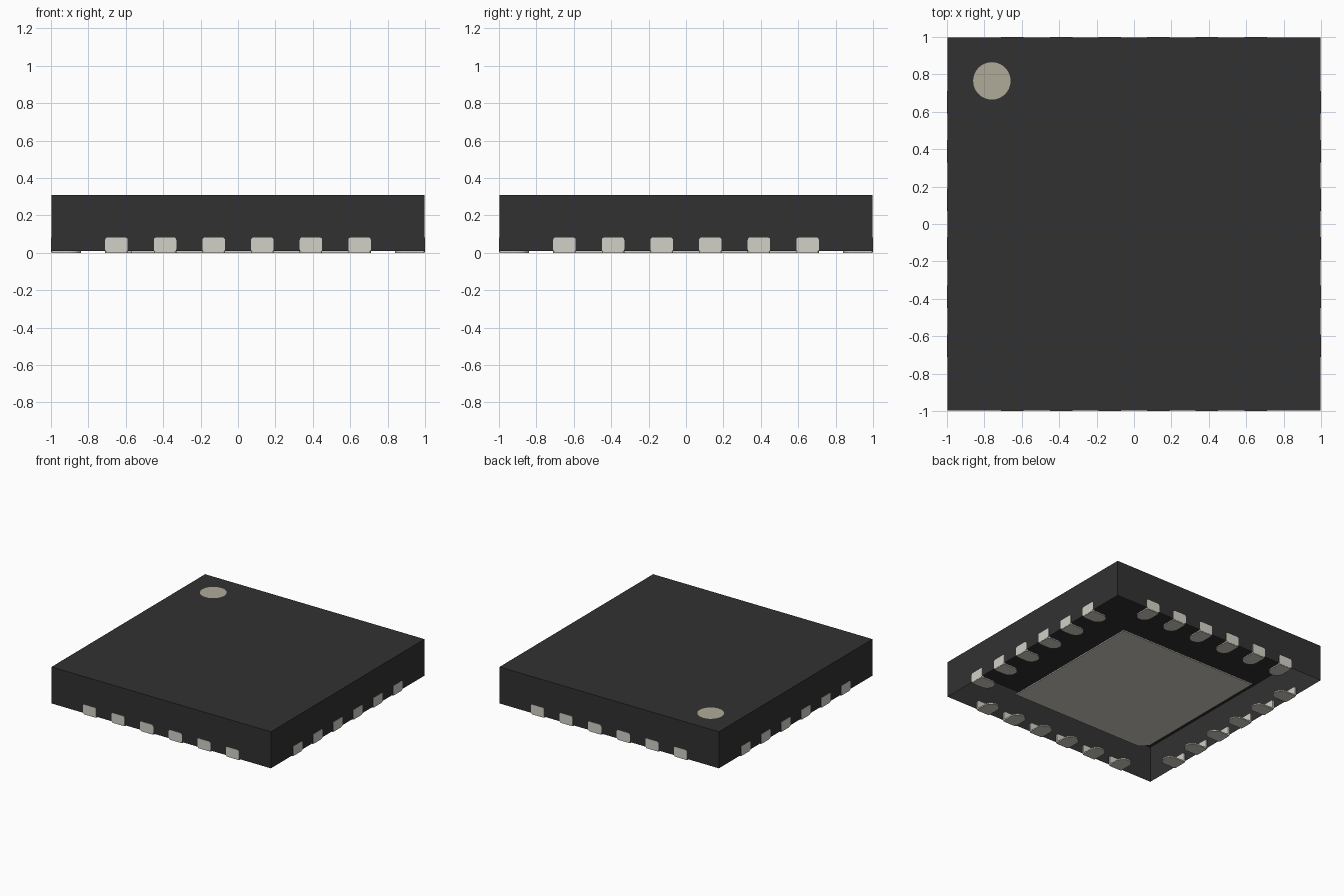
import bpy, bmesh, math
from mathutils import Matrix

cube = bpy.data.objects.get("Cube")
if cube:
    bpy.data.objects.remove(cube)


def material(name, rgb):
    m = bpy.data.materials.new(name)
    m.use_nodes = True
    m.diffuse_color = (*rgb, 1)
    m.node_tree.nodes["Principled BSDF"].inputs["Base Color"].default_value = (*rgb, 1)
    return m


BLACK = material("black plastic", (0.031, 0.031, 0.031))
METAL = material("pale metal", (0.645, 0.635, 0.57))
MARK = material("beige mark", (0.43, 0.4, 0.315))

HALF, TOP, BASE = 0.997, 0.31, 0.01   # plastic case
PITCH, WIDTH, PINS = 0.26, 0.12, 6    # contacts on each side


def add_object(name, bm, mat):
    bmesh.ops.recalc_face_normals(bm, faces=bm.faces)
    mesh = bpy.data.meshes.new(name)
    bm.to_mesh(mesh)
    bm.free()
    mesh.materials.append(mat)
    ob = bpy.data.objects.new(name, mesh)
    bpy.context.collection.objects.link(ob)
    return ob


def rounded(x0, x1, y0, y1, radii, steps=6):
    """Rectangle outline with one radius for each corner, from upper right round to the left."""
    corners = [(x1, y1), (x0, y1), (x0, y0), (x1, y0)]
    points = []
    for i, ((x, y), r) in enumerate(zip(corners, radii)):
        sx = -1 if x == x1 else 1
        sy = -1 if y == y1 else 1
        for k in range(steps + 1):
            a = math.pi / 2 * (i + k / steps)
            points.append((x + r * (sx + math.cos(a)), y + r * (sy + math.sin(a))))
    return points


def prism(bm, outline, depth, matrix=Matrix()):
    """Extrude a flat outline upward, then place it."""
    verts = [bm.verts.new((x, y, 0)) for x, y in outline]
    face = bm.faces.new(verts)
    ext = bmesh.ops.extrude_face_region(bm, geom=[face])
    new = [v for v in ext["geom"] if isinstance(v, bmesh.types.BMVert)]
    bmesh.ops.translate(bm, verts=new, vec=(0, 0, depth))
    bmesh.ops.remove_doubles(bm, verts=verts + new, dist=0.00001)
    placed = [v for v in bm.verts if v.is_valid and not v.tag]
    bmesh.ops.transform(bm, matrix=matrix, verts=placed)
    for v in placed:
        v.tag = True


# Case: a shell open at the bottom
bm = bmesh.new()
bmesh.ops.create_cube(bm, size=1)
bmesh.ops.scale(bm, vec=(2 * HALF, 2 * HALF, TOP - BASE), verts=bm.verts)
bmesh.ops.translate(bm, vec=(0, 0, (TOP + BASE) / 2), verts=bm.verts)
bmesh.ops.recalc_face_normals(bm, faces=bm.faces)
bottom = [f for f in bm.faces if f.normal.z < -0.5]
bmesh.ops.delete(bm, geom=bottom, context="FACES_ONLY")
add_object("case", bm, BLACK)

# Round corner mark on the top
bm = bmesh.new()
bmesh.ops.create_circle(bm, cap_ends=True, segments=40, radius=0.1,
                        matrix=Matrix.Translation((-0.76, 0.765, TOP + 0.0015)))
add_object("corner_mark", bm, MARK)

# Central pad underneath with one clipped corner
p, cut = 0.63, 0.06
bm = bmesh.new()
prism(bm, [(p, p), (-p, p), (-p, cut - p), (cut - p, -p), (p, -p)], BASE)
add_object("thermal_pad", bm, METAL)

# One contact on the +x side: round-ended foot and upright side plate
bm = bmesh.new()
h = WIDTH / 2
prism(bm, rounded(0.84, 0.998, -h, h, (0.012, h, h, 0.012)), BASE)
upright = Matrix.Translation((0.985, 0, 0)) @ Matrix(
    ((0, 0, 1, 0), (1, 0, 0, 0), (0, 1, 0, 0), (0, 0, 0, 1)))
prism(bm, rounded(-h, h, 0.004, 0.082, (0.014,) * 4), 0.015, upright)
contact = add_object("contact", bm, METAL)

# Repeat the contact along all four sides
side_names = ("left", "back", "right", "front")
for s, side in enumerate(side_names):
    for i in range(PINS):
        ob = contact if s == i == 0 else bpy.data.objects.new("contact", contact.data)
        if ob is not contact:
            bpy.context.collection.objects.link(ob)
        ob.name = f"{side}_contact_{i + 1}"
        ob.matrix_world = (Matrix.Rotation(s * math.pi / 2, 4, "Z")
                           @ Matrix.Translation((0, (i - (PINS - 1) / 2) * PITCH, 0)))
